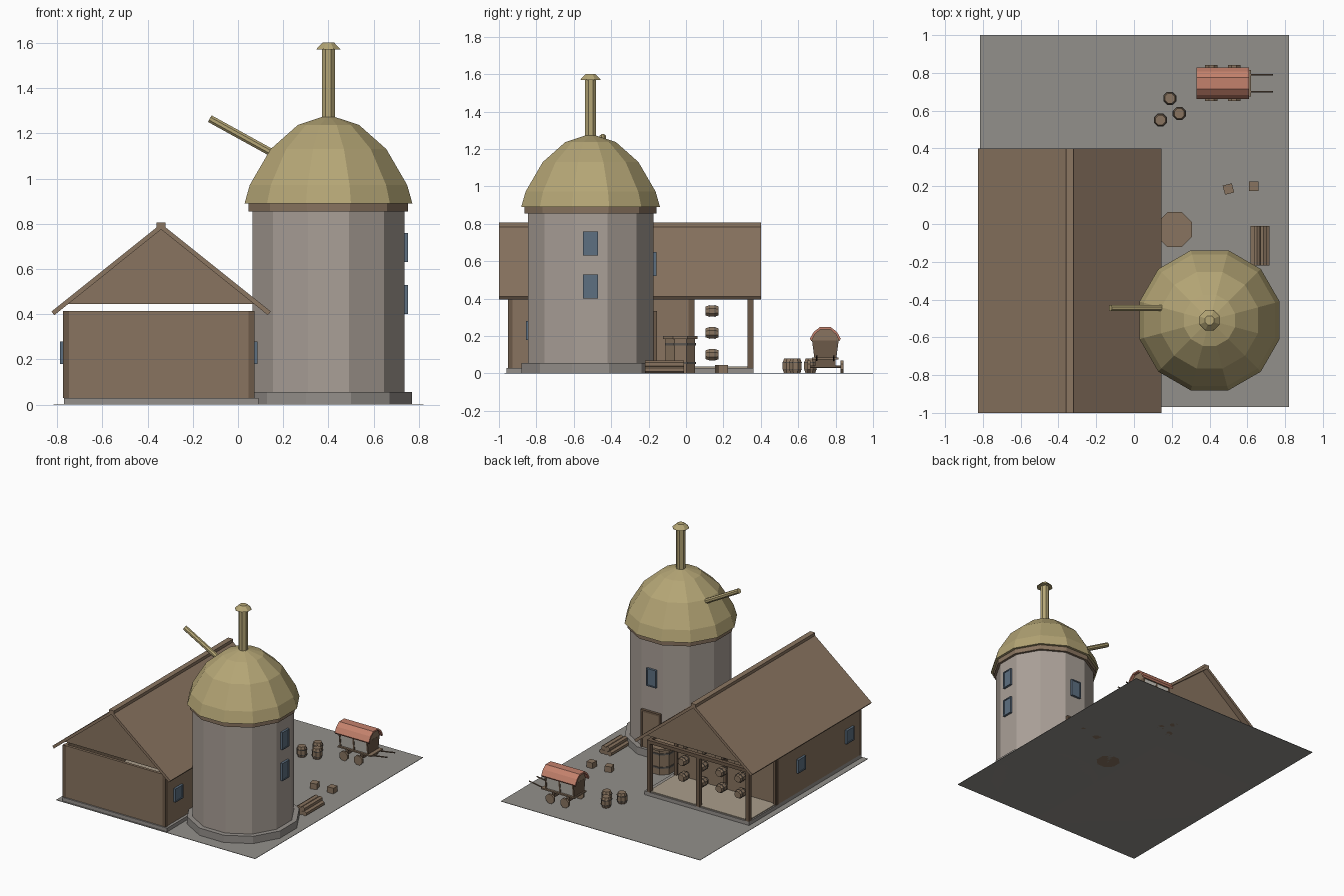
import bpy, bmesh, math
from mathutils import Matrix, Vector

if "Cube" in bpy.data.objects:
    bpy.data.objects.remove(bpy.data.objects["Cube"])

def mat(name, r, g, b):
    m = bpy.data.materials.new(name)
    m.diffuse_color = (r, g, b, 1)
    m.use_nodes = True
    m.node_tree.nodes["Principled BSDF"].inputs["Base Color"].default_value = m.diffuse_color
    return m

WOOD = mat("wood", .25, .175, .115)
DARK = mat("dark_wood", .15, .10, .065)
ROOF = mat("roof_wood", .26, .18, .12)
STONE = mat("stone", .40, .35, .31)
BASE = mat("base_stone", .30, .28, .26)
GROUND = mat("ground", .29, .28, .26)
STRAW = mat("straw", .46, .38, .18)
GLASS = mat("shutter_blue", .11, .16, .22)
FLOOR = mat("floor", .40, .34, .26)
PINK = mat("cart_canopy", .55, .22, .15)
PALE = mat("cart_panel", .6, .57, .52)
METAL = mat("hoop", .10, .09, .08)

def finish(name, bm, material, M=Matrix()):
    bmesh.ops.transform(bm, matrix=M, verts=bm.verts)
    bmesh.ops.recalc_face_normals(bm, faces=bm.faces)
    me = bpy.data.meshes.new(name)
    bm.to_mesh(me)
    bm.free()
    me.materials.append(material)
    ob = bpy.data.objects.new(name, me)
    bpy.context.collection.objects.link(ob)
    return ob

def box(name, x0, x1, y0, y1, z0, z1, material, turn=0):
    bm = bmesh.new()
    bmesh.ops.create_cube(bm, size=1)
    M = Matrix.Translation(((x0 + x1) / 2, (y0 + y1) / 2, (z0 + z1) / 2)) @ \
        Matrix.Rotation(turn, 4, 'Z') @ Matrix.Diagonal((x1 - x0, y1 - y0, z1 - z0, 1))
    return finish(name, bm, material, M)

def lathe(name, profile, n, material, M):
    """Turn (radius, height) points into an n-sided closed solid."""
    bm = bmesh.new()
    rings = [[bm.verts.new((r * math.cos((i + .5) * math.tau / n),
                            r * math.sin((i + .5) * math.tau / n), z)) for i in range(n)]
             for r, z in profile]
    for a, b in zip(rings, rings[1:]):
        for i in range(n):
            j = (i + 1) % n
            bm.faces.new((a[i], a[j], b[j], b[i]))
    bm.faces.new(rings[0])
    bm.faces.new(rings[-1])
    return finish(name, bm, material, M)

def prism(name, pts, axis, a, b, material):
    """Extrude a closed outline from a to b; outline is (x, z) for axis y, (y, z) for axis x."""
    bm = bmesh.new()
    def put(p, t):
        return bm.verts.new((p[0], t, p[1]) if axis == 'y' else (t, p[0], p[1]))
    A, B = [put(p, a) for p in pts], [put(p, b) for p in pts]
    n = len(pts)
    for i in range(n):
        j = (i + 1) % n
        bm.faces.new((A[i], A[j], B[j], B[i]))
    bm.faces.new(A)
    bm.faces.new(B)
    return finish(name, bm, material)

def rod(name, p, q, r, n, material):
    p, q = Vector(p), Vector(q)
    M = Matrix.Translation(p) @ (q - p).to_track_quat('Z', 'Y').to_matrix().to_4x4()
    return lathe(name, [(r, 0), (r, (q - p).length)], n, material, M)

def at(x, y, z):
    return Matrix.Translation((x, y, z))

def barrel(name, M, r, h):
    lathe(name, [(r * .78, 0), (r, h * .3), (r, h * .7), (r * .78, h)], 8, WOOD, M)
    for k in (.25, .7):
        lathe(name + "_hoop", [(r * 1.05, h * k), (r * 1.05, h * (k + .06))], 8, METAL, M)

def window(name, x, y, z, w, h, along):
    """Shutter with a raised surround; along is the wall's horizontal axis."""
    def part(nm, u0, u1, z0, z1, d, m):
        if along == 'y':
            box(nm, x - d, x + d, y + u0, y + u1, z0, z1, m)
        else:
            box(nm, x + u0, x + u1, y - d, y + d, z0, z1, m)
    part(name + "_pane", -w / 2, w / 2, z - h / 2, z + h / 2, .009, GLASS)
    for s in (-1, 1):
        u, v = s * (w / 2 - .004), z + s * (h / 2 - .004)
        part(name + "_jamb", u - .004, u + .004, z - h / 2, z + h / 2, .014, GLASS)
        part(name + "_rail", -w / 2, w / 2, v - .004, v + .004, .014, GLASS)

box("ground", -.815, .82, -.97, 1, 0, .003, GROUND)

# Barn: plinth, walls, posts, beams
L, R, CX = -.77, .07, -.35
box("barn_plinth", L, .09, -.96, .36, 0, .03, BASE)
box("barn_floor", L + .01, R - .01, -.93, .35, .03, .036, FLOOR)
box("barn_front_wall", L, R, -.95, -.93, .03, .415, WOOD)
box("porch_back_wall", L, R, .01, .03, .03, .415, WOOD)
for x in (L, R - .02):
    box("barn_side_wall", x, x + .02, -.95, .03, .03, .415, WOOD)
    box("barn_side_beam", x, x + .02, -.95, .36, .395, .415, DARK)
    for y in (-.953, .013):
        box("corner_post", x - .003, x + .023, y, y + .025, .03, .415, DARK)
for x in (L + .014, CX, R - .014):
    box("porch_post", x - .014, x + .014, .33, .36, .03, .40, DARK)
    box("porch_wall_post", x - .012, x + .012, .025, .045, .03, .40, DARK)
box("porch_beam", L, R, .33, .36, .39, .415, DARK)
for x in (L - .003, R + .003):
    for y in (-.24, -.81):
        window("barn_window", x, y, .23, .09, .10, 'y')

# Barn roof: gables, two slopes, ridge
RX = -.34
for y in (-.955, .335):
    prism("gable", [(RX - .42, .445), (RX + .42, .445), (RX, .775)], 'y', y, y + .02, WOOD)
for s in (-1, 1):
    prism("roof_slope", [(RX, .775), (RX, .80), (RX + s * .485, .412), (RX + s * .472, .396)],
          'y', -1, .4, ROOF)
box("roof_ridge", RX - .02, RX + .02, -1, .4, .782, .806, ROOF)

# Tower
T = at(.40, -.51, 0)
lathe("tower_base", [(.383, 0), (.383, .057)], 12, BASE, T)
lathe("tower_wall", [(.347, .05), (.347, .86)], 12, STONE, T)
lathe("tower_ring", [(.365, .855), (.365, .892)], 12, WOOD, T)
lathe("tower_dome", [(.384, .89), (.36, .972), (.265, 1.13), (.14, 1.237), (.03, 1.272)],
      12, STRAW, T)
lathe("chimney", [(.032, 1.24), (.032, 1.575)], 8, STRAW, T)
lathe("chimney_cap", [(.058, 1.57), (.055, 1.575), (.026, 1.602)], 8, STRAW, T)
rod("dome_pole", (-.125, -.445, 1.265), (.22, -.445, 1.075), .018, 8, STRAW)
for z in (.465, .695):
    window("tower_side_window", .738, -.51, z, .08, .13, 'y')
window("tower_back_window", .40, -.172, .585, .08, .13, 'x')
box("tower_door", .33, .47, -.185, -.162, .05, .32, WOOD)
for x in (.322, .47):
    box("door_jamb", x, x + .012, -.185, -.155, .05, .33, DARK)
box("door_lintel", .322, .482, -.185, -.155, .32, .335, DARK)

# Water tank
lathe("tank", [(.085, 0), (.085, .19)], 8, WOOD, at(.215, -.03, 0))
lathe("tank_lid", [(.1, .185), (.1, .2)], 8, WOOD, at(.215, -.03, 0))
for z in (.05, .15):
    lathe("tank_hoop", [(.09, z), (.09, z + .012)], 8, METAL, at(.215, -.03, 0))

# Barrels stored in the porch, lying along y
for i in range(4):
    for j in range(3):
        barrel("porch_barrel", at(-.08 - .155 * i, .175, .10 + .117 * j) @
               Matrix.Rotation(math.pi / 2, 4, 'X'), .033, .07)

# Yard: barrels, crates, logs
for x, y in ((.14, .55), (.24, .585), (.19, .665)):
    barrel("yard_barrel", at(x, y, 0), .036, .08)
box("crate_turned", .475, .525, .16, .21, 0, .045, WOOD, .25)
box("crate", .61, .66, .175, .225, 0, .045, WOOD)
for x, z in ((.634, .019), (.668, .019), (.70, .019), (.651, .049), (.685, .049)):
    rod("log", (x, -.22, z), (x, -.01, z), .019, 6, WOOD)

# Covered cart
box("cart_bed", .345, .62, .675, .815, .075, .085, WOOD)
prism("cart_body", [(.69, .085), (.80, .085), (.812, .17), (.678, .17)], 'x', .36, .585, PALE)
for x in (.36, .472, .585):
    prism("cart_rib", [(.686, .085), (.804, .085), (.816, .175), (.674, .175)],
          'x', x - .006, x + .006, DARK)
arc = [(-.083, .185), (-.062, .222), (-.03, .247), (.03, .247), (.062, .222), (.083, .185)]
inner = [(y * .9, z - .012) for y, z in reversed(arc)]
prism("cart_canopy", [(.745 + y, z) for y, z in arc + inner], 'x', .33, .61, PINK)
prism("canopy_end", [(.745 + y * .9, z - .012) for y, z in arc], 'x', .355, .59, WOOD)
for x in (.41, .53):
    rod("cart_axle", (x, .655, .036), (x, .835, .036), .006, 6, DARK)
    box("axle_block", x - .012, x + .012, .69, .80, .036, .076, DARK)
    for y in (.65, .825):
        rod("cart_wheel", (x, y, .036), (x, y + .016, .036), .036, 8, WOOD)
for y in (.70, .79):
    rod("cart_shaft", (.58, y, .07), (.735, y, .095), .005, 6, DARK)
